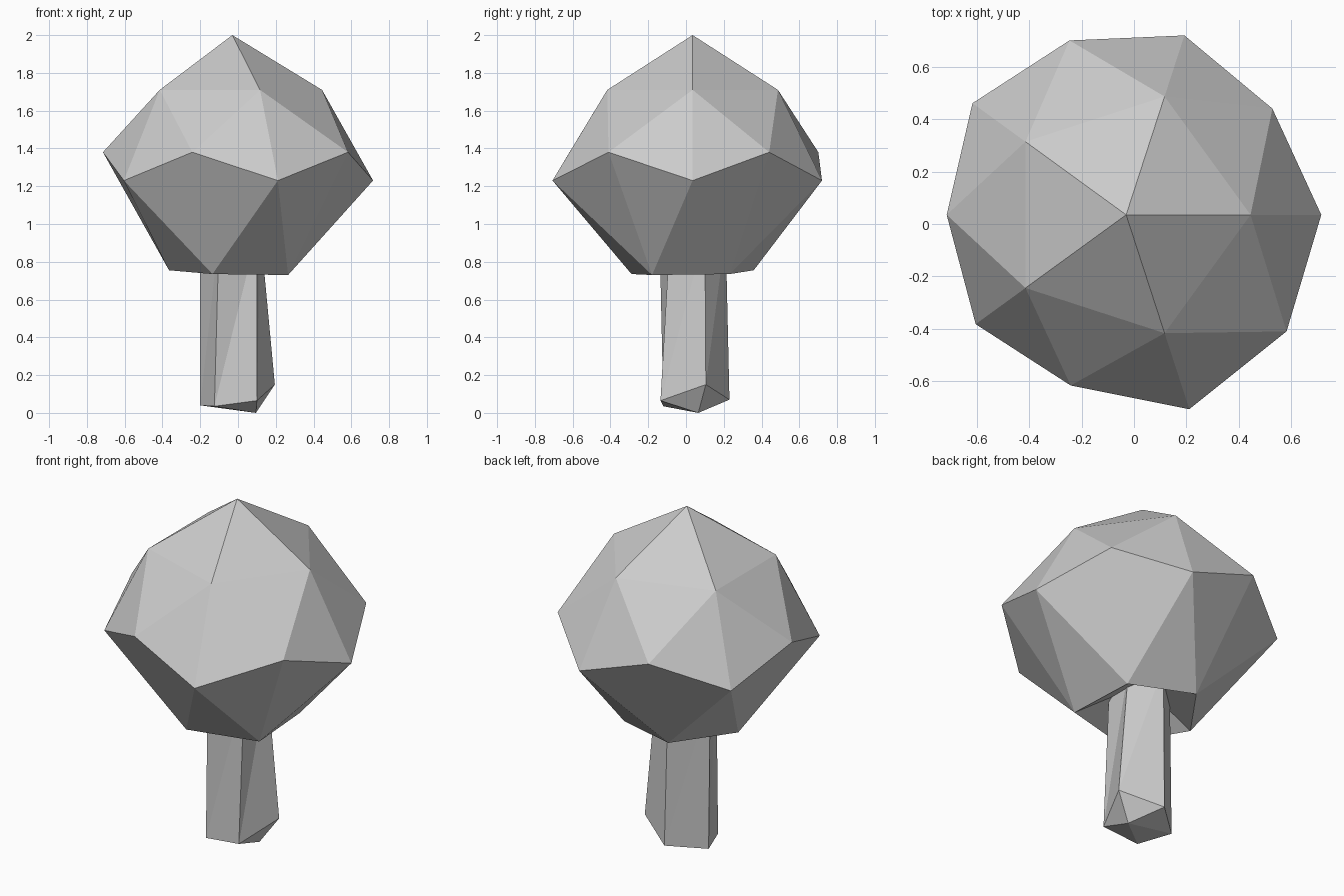
import bpy
import bmesh
from math import cos, sin, radians

old = bpy.data.objects.get("Cube")
if old:
    bpy.data.objects.remove(old, do_unlink=True)

grey = bpy.data.materials.new("plain_grey")
grey.use_nodes = True
grey.diffuse_color = (0.6, 0.6, 0.6, 1)
bsdf = next(n for n in grey.node_tree.nodes if n.type == 'BSDF_PRINCIPLED')
bsdf.inputs["Base Color"].default_value = grey.diffuse_color


def finish(name, bm):
    """Turn a bmesh into a flat-shaded object."""
    bmesh.ops.recalc_face_normals(bm, faces=bm.faces)
    mesh = bpy.data.meshes.new(name)
    bm.to_mesh(mesh)
    bm.free()
    mesh.materials.append(grey)
    obj = bpy.data.objects.new(name, mesh)
    bpy.context.collection.objects.link(obj)
    return obj


# Crown: five-fold faceted dome, zigzag rim, hollow underside
CX, CY = -0.03, 0.035
rim_low = [0.745, 0.72, 0.725, 0.71, 0.78]
rim_high = [0.69, 0.70, 0.685, 0.685, 0.757]
foot_r = [0.335, 0.34, 0.335, 0.34, 0.365]
foot_z = [0.735, 0.755, 0.755, 0.735, 0.73]

bm = bmesh.new()


def ring(radii, heights, start):
    return [bm.verts.new((CX + r * cos(radians(start + 72 * i)),
                          CY + r * sin(radians(start + 72 * i)), z))
            for i, (r, z) in enumerate(zip(radii, heights))]


top = bm.verts.new((CX, CY, 2.0))
hollow = bm.verts.new((CX, CY, 0.92))
shoulder = ring([0.475] * 5, [1.71] * 5, 0)
low = ring(rim_low, [1.23] * 5, 0)
high = ring(rim_high, [1.38] * 5, 36)
foot = ring(foot_r, foot_z, 36)
for i in range(5):
    j = (i + 1) % 5
    for face in ((top, shoulder[i], shoulder[j]),
                 (shoulder[i], high[i], shoulder[j]),
                 (shoulder[i], low[i], high[i]),
                 (shoulder[j], high[i], low[j]),
                 (low[i], foot[i], high[i]),
                 (high[i], foot[i], low[j]),
                 (low[j], foot[i], foot[j]),
                 (foot[i], hollow, foot[j])):
        bm.faces.new(face)
finish("crown", bm)

# Trunk: uneven five-sided post with a skewed pointed base
base = [(-0.125, -0.12, 0.035), (0.1, -0.135, 0.065), (0.195, 0.105, 0.15),
        (-0.02, 0.23, 0.07), (-0.2, 0.075, 0.04)]
head = [(-0.1, -0.14), (0.1, -0.085), (0.12, 0.1), (-0.03, 0.21), (-0.2, 0.06)]
bm = bmesh.new()
lower = [bm.verts.new(p) for p in base]
upper = [bm.verts.new((x, y, 0.95)) for x, y in head]
tip = bm.verts.new((0.095, 0.065, 0))
for i in range(5):
    j = (i + 1) % 5
    bm.faces.new((lower[i], lower[j], upper[j]))
    bm.faces.new((lower[i], upper[j], upper[i]))
    bm.faces.new((tip, lower[j], lower[i]))
bm.faces.new(upper)
finish("trunk", bm)
